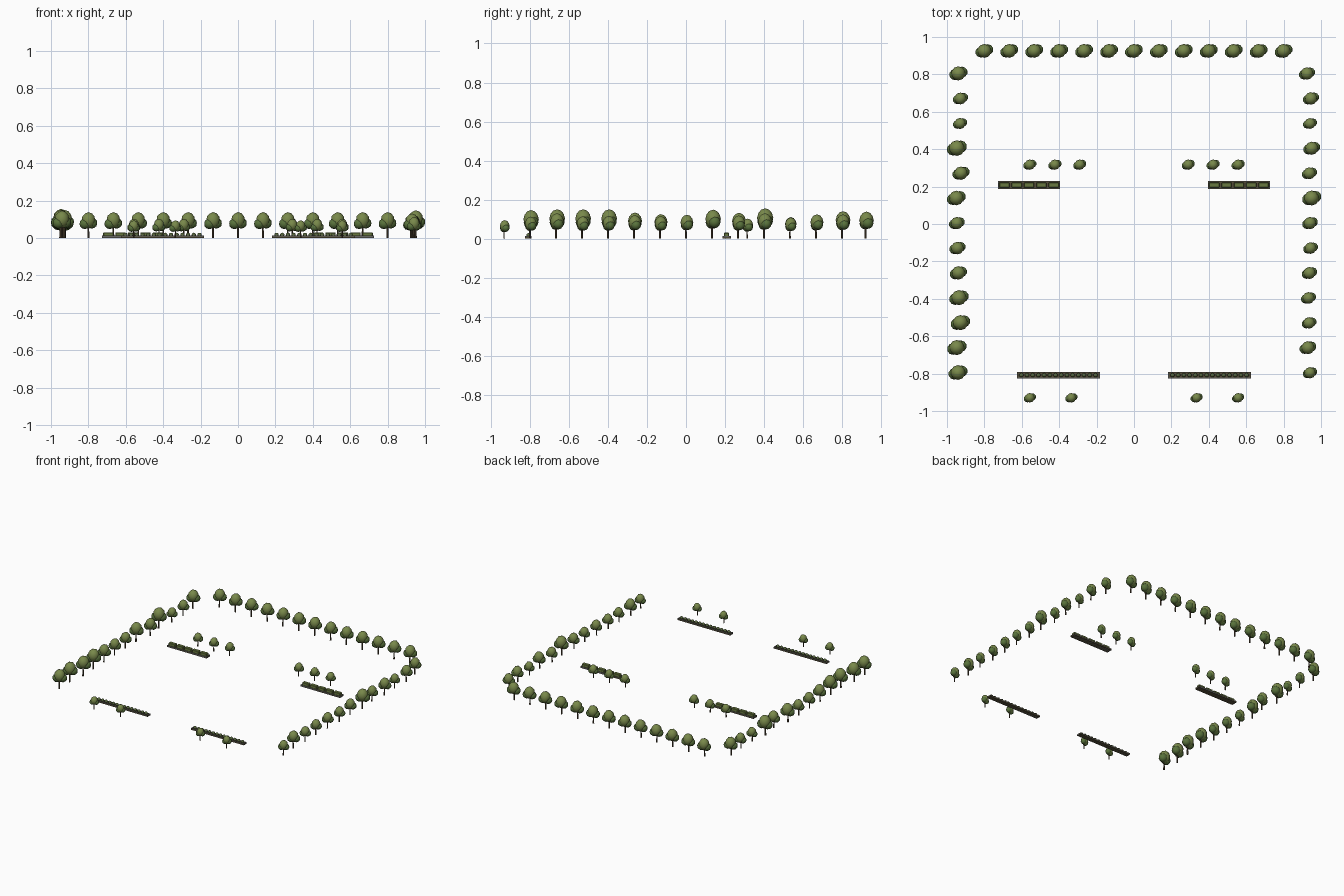
import bpy, bmesh
from mathutils import Matrix, Vector

if "Cube" in bpy.data.objects:
    bpy.data.objects.remove(bpy.data.objects["Cube"])


def material(name, rgb):
    m = bpy.data.materials.new(name)
    m.diffuse_color = (*rgb, 1)
    m.use_nodes = True
    m.node_tree.nodes["Principled BSDF"].inputs["Base Color"].default_value = m.diffuse_color
    return m


BARK = material("bark", (0.10, 0.07, 0.04))
LEAF_DARK = material("leaf_dark", (0.10, 0.17, 0.045))
LEAF_LIGHT = material("leaf_light", (0.19, 0.25, 0.07))
HEDGE = material("hedge_green", (0.14, 0.19, 0.05))
SHRUB = material("shrub_green", (0.10, 0.14, 0.05))
STONE = material("planter_stone", (0.14, 0.14, 0.13))
SOIL = material("soil", (0.09, 0.075, 0.04))


def finish(bm, name, mats):
    me = bpy.data.meshes.new(name)
    bm.to_mesh(me)
    bm.free()
    for m in mats:
        me.materials.append(m)
    return me


def place(me, name, loc=(0, 0, 0), s=1.0):
    ob = bpy.data.objects.new(name, me)
    ob.location = loc
    ob.scale = (s, s, s)
    bpy.context.collection.objects.link(ob)
    return ob


def blob(bm, c, r, slot=0, sub=2):
    f0 = len(bm.faces)
    mat = Matrix.Translation(c) @ Matrix.Diagonal((*r, 1))
    bmesh.ops.create_icosphere(bm, subdivisions=sub, radius=1, matrix=mat)
    bm.faces.ensure_lookup_table()
    for f in bm.faces[f0:]:
        f.material_index = slot
        f.smooth = True


def box(bm, c, size, slot=0):
    f0 = len(bm.faces)
    mat = Matrix.Translation(c) @ Matrix.Diagonal((*size, 1))
    bmesh.ops.create_cube(bm, size=1, matrix=mat)
    bm.faces.ensure_lookup_table()
    for f in bm.faces[f0:]:
        f.material_index = slot


# tree of unit height: tapered trunk and three-lobed crown
bm = bmesh.new()
bmesh.ops.create_cone(bm, cap_ends=True, segments=8, radius1=0.04, radius2=0.028,
                      depth=0.5, matrix=Matrix.Translation((0, 0, 0.25)))
trunk = finish(bm, "trunk", [BARK])
bm = bmesh.new()
blob(bm, (0, 0.04, 0.68), (0.27, 0.27, 0.32), 1)
blob(bm, (-0.13, -0.01, 0.55), (0.22, 0.21, 0.21), 0)
blob(bm, (0.13, 0.09, 0.57), (0.22, 0.21, 0.21), 0)
crown = finish(bm, "crown", [LEAF_DARK, LEAF_LIGHT])


def tree(name, x, y, h):
    place(trunk, name + "_trunk", (x, y, 0), h)
    place(crown, name + "_crown", (x, y, 0), h)


# tree rows: back row, then both sides with (x, height) from front to back
for i in range(13):
    tree("back_tree", -0.8 + i * 0.1333, 0.92, 0.138)
left = [(-.941, .146), (-.947, .15), (-.928, .15), (-.936, .15), (-.939, .133),
        (-.944, .125), (-.947, .122), (-.95, .145), (-.925, .132), (-.947, .155),
        (-.93, .11), (-.928, .118), (-.939, .14)]
right = [(.941, .112), (.93, .13), (.936, .114), (.933, .116), (.938, .12),
         (.944, .115), (.941, .122), (.95, .148), (.938, .118), (.95, .13),
         (.941, .108), (.946, .124), (.925, .124)]
for side, row in (("left", left), ("right", right)):
    for i, (x, h) in enumerate(row):
        tree(side + "_tree", x, -0.8 + i * 0.1333, h)

# small trees beside the planters
for sx in (-1, 1):
    for x in (0.29, 0.423, 0.557):
        tree("inner_tree", sx * x, 0.313, 0.102)
    for x in (0.335, 0.557):
        tree("front_tree", sx * x, -0.933, 0.094)


def planter(name, cx, cy, length, depth, h):
    bm = bmesh.new()
    box(bm, (cx, cy, h * 0.35), (length, depth, h * 0.7), 1)
    t = 0.004
    for s in (-1, 1):
        box(bm, (cx, cy + s * (depth - t) / 2, h / 2), (length, t, h))
        box(bm, (cx + s * (length - t) / 2, cy, h / 2), (t, depth - 2 * t, h))
    # stone underside
    box(bm, (cx, cy, 0.001), (length - t, depth - t, 0.002))
    place(finish(bm, name, [STONE, SOIL]), name)


for sx in (-1, 1):
    # back planters with five clipped hedge blocks
    cx = sx * 0.561
    planter("back_planter", cx, 0.208, 0.332, 0.044, 0.012)
    bm = bmesh.new()
    for i in range(5):
        box(bm, (cx + (i - 2) * 0.066, 0.208, 0.018), (0.055, 0.027, 0.024))
    bmesh.ops.bevel(bm, geom=bm.edges[:], offset=0.003, segments=1, affect='EDGES')
    place(finish(bm, "hedge_blocks", [HEDGE]), "hedge_blocks")
    # front planters with a row of round shrubs
    cx = sx * 0.404
    planter("front_planter", cx, -0.808, 0.444, 0.034, 0.012)
    bm = bmesh.new()
    for i in range(14):
        blob(bm, (cx + (i - 6.5) * 0.0305, -0.808, 0.017), (0.012, 0.011, 0.011))
    place(finish(bm, "shrub_row", [SHRUB]), "shrub_row")
